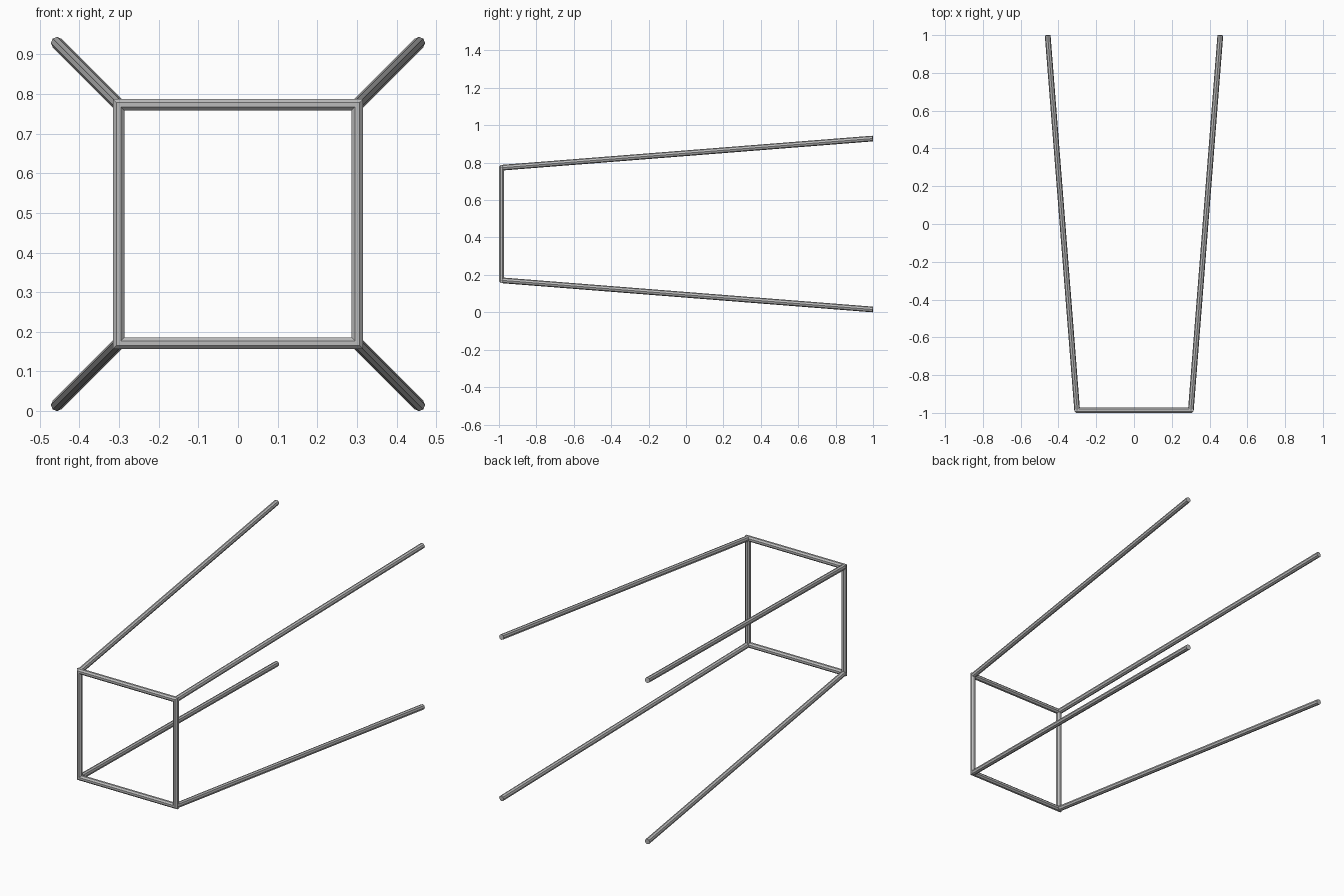
import bpy
import bmesh
from math import pi, cos, sin
from mathutils import Vector

cube = bpy.data.objects.get("Cube")
if cube:
    bpy.data.objects.remove(cube, do_unlink=True)

SIDES, RADIUS = 8, 0.0152
HALF, MID_Z, FRONT_Y = 0.301, 0.472, -0.986
END_HALF, END_Y = 0.457, 0.999

steel = bpy.data.materials.new("grey steel")
steel.use_nodes = True
grey = (0.5, 0.5, 0.5, 1)
steel.diffuse_color = grey
steel.node_tree.nodes["Principled BSDF"].inputs["Base Color"].default_value = grey


def finish(name, bm):
    bmesh.ops.recalc_face_normals(bm, faces=bm.faces)
    mesh = bpy.data.meshes.new(name)
    bm.to_mesh(mesh)
    bm.free()
    mesh.materials.append(steel)
    obj = bpy.data.objects.new(name, mesh)
    bpy.context.collection.objects.link(obj)
    return obj


# Square front frame: an octagonal section swept round four mitred corners
corners = [(-1, -1), (1, -1), (1, 1), (-1, 1)]
bm = bmesh.new()
rings = []
for sx, sz in corners:
    ring = []
    for i in range(SIDES):
        a = 2 * pi * (i + 0.5) / SIDES
        reach = HALF + RADIUS * cos(a)
        ring.append(bm.verts.new((sx * reach, FRONT_Y + RADIUS * sin(a), MID_Z + sz * reach)))
    rings.append(ring)
for k in range(4):
    a, b = rings[k], rings[(k + 1) % 4]
    for i in range(SIDES):
        j = (i + 1) % SIDES
        bm.faces.new((a[i], a[j], b[j], b[i]))
finish("front_frame", bm)

# Four splayed rods running back from the frame corners
for sx, sz in corners:
    start = Vector((sx * HALF, FRONT_Y, MID_Z + sz * HALF))
    end = Vector((sx * END_HALF, END_Y, MID_Z + sz * END_HALF))
    bm = bmesh.new()
    bmesh.ops.create_cone(bm, cap_ends=True, segments=SIDES, radius1=RADIUS,
                          radius2=RADIUS, depth=(end - start).length)
    name = ("upper" if sz > 0 else "lower") + ("_left" if sx > 0 else "_right") + "_rod"
    rod = finish(name, bm)
    rod.location = (start + end) / 2
    rod.rotation_mode = "QUATERNION"
    rod.rotation_quaternion = (end - start).to_track_quat("Z", "Y")
